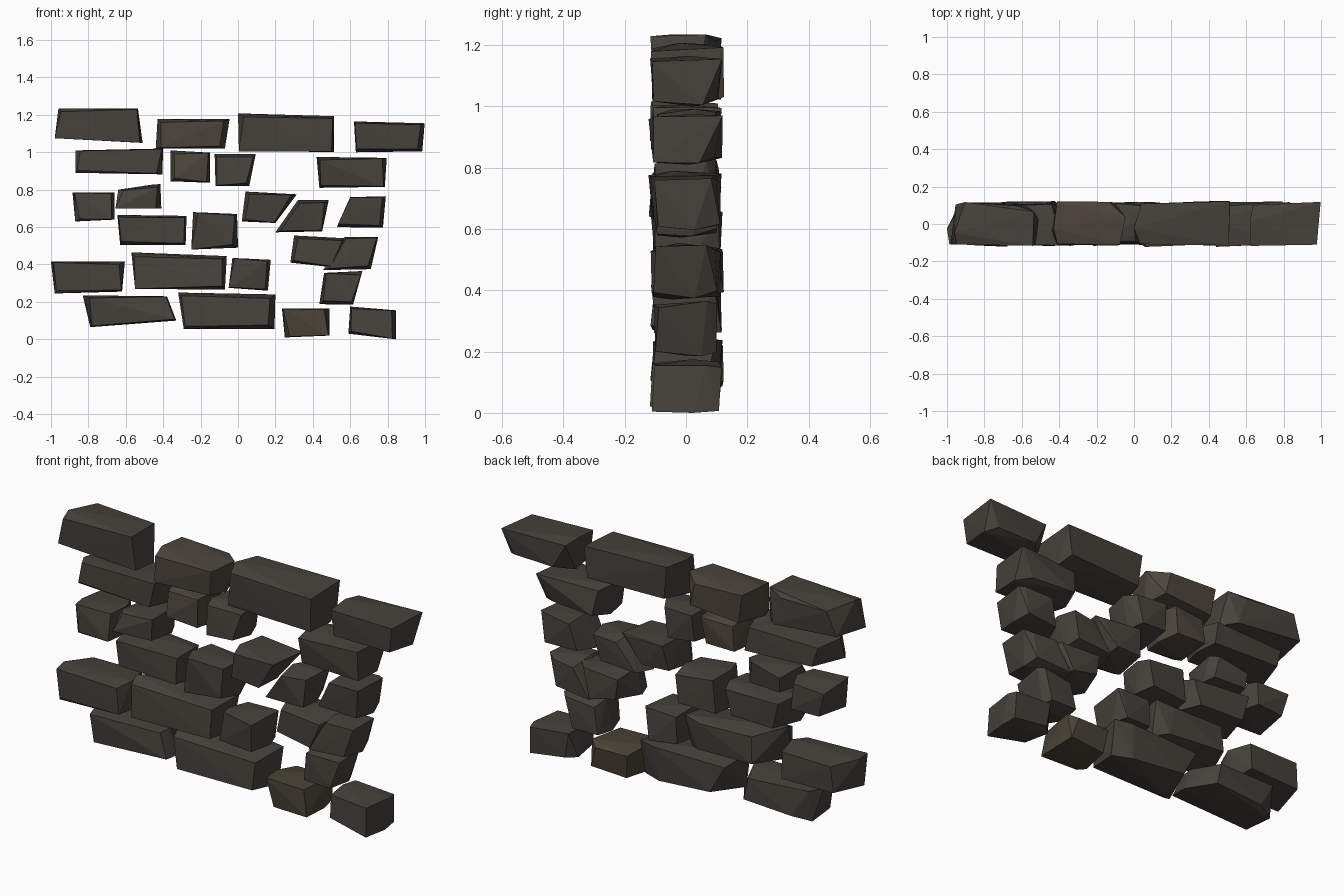
import bpy, bmesh, random
from mathutils import Vector

random.seed(5)
rnd = random.uniform


def material(name, rgb):
    m = bpy.data.materials.new(name)
    m.diffuse_color = (*rgb, 1)
    return m


GREY = material("dark_grey_stone", (0.062, 0.055, 0.046))
BROWN = material("brown_stone", (0.074, 0.060, 0.047))
OCHRE = material("ochre_stone", (0.068, 0.056, 0.038))


# One rough stone: front face, full-size girdle and back face, wrapped in a hull.
# ends = depth (y) at which the girdle's left and right ends stick out
def stone(name, ends, bl, br, tl, tr, z0, z1, rise0=0.0, rise1=0.0, mat=GREY):
    corners = [Vector((bl, 0, z0)), Vector((br, 0, z0 + rise0)),
               Vector((tr, 0, z1 + rise1)), Vector((tl, 0, z1))]
    mid = sum(corners, Vector()) / 4
    width = (br - bl + tr - tl) / 2
    long = width > 0.33
    pts = []

    def ring(ys, y_jit, sx, sz):
        for c, y in zip(corners, ys):
            d = c - mid
            pts.append((mid.x + d.x * rnd(*sx), y + rnd(-y_jit, y_jit),
                        mid.z + d.z * rnd(*sz)))

    front, back = rnd(-0.112, -0.098), rnd(0.098, 0.112)
    ring([front] * 4, 0.014, (0.84, 0.98) if long else (0.74, 0.98), (0.76, 0.99))
    left, right = ends
    ring([left, right * 0.5, right, left * 0.4], 0.015, (1.0, 1.0), (1.0, 1.0))
    ring([back] * 4, 0.014, (0.55, 0.95) if long else (0.62, 0.98), (0.7, 0.99))

    bm = bmesh.new()
    for p in pts:
        bm.verts.new(p)
    hull = bmesh.ops.convex_hull(bm, input=bm.verts[:])
    loose = {g for g in hull["geom_interior"] + hull["geom_unused"]
             if isinstance(g, bmesh.types.BMVert)}
    bmesh.ops.delete(bm, geom=list(loose), context='VERTS')
    bmesh.ops.recalc_face_normals(bm, faces=bm.faces[:])
    me = bpy.data.meshes.new(name)
    bm.to_mesh(me)
    bm.free()
    me.materials.append(mat)
    bpy.context.collection.objects.link(bpy.data.objects.new(name, me))


def course(name, ends, *stones):
    for i, (e, s) in enumerate(zip(ends, stones)):
        stone(f"{name}_stone_{i + 1}", e, *s)


# Courses from the ground up: girdle end depths, then for each stone
# bottom left/right x, top left/right x, z range, right-end rises
course("ground_course", [(0.07, -0.02), (-0.08, 0.11), (-0.05, 0.07), (0.05, 0.05)],
       (-0.79, -0.33, -0.83, -0.38, 0.065, 0.235, 0.035, -0.005),
       (-0.29, 0.195, -0.32, 0.20, 0.055, 0.25, 0, -0.01),
       (0.25, 0.49, 0.235, 0.49, 0.01, 0.165, 0.01, 0, OCHRE),
       (0.59, 0.845, 0.60, 0.845, 0.03, 0.175, -0.03, -0.02))
course("second_course", [(-0.1, -0.03), (-0.1, 0.11), (-0.08, 0.1), (0.0, 0.07)],
       (-0.98, -0.62, -1.0, -0.605, 0.245, 0.415, 0.01, 0.0),
       (-0.55, -0.07, -0.57, -0.06, 0.27, 0.465, -0.005, -0.02),
       (-0.05, 0.16, -0.03, 0.175, 0.275, 0.435, -0.015, -0.01),
       (0.435, 0.615, 0.46, 0.665, 0.188, 0.355, -0.003, 0.01))
course("third_course", [(-0.05, 0.03), (-0.1, 0.02), (-0.04, 0.05), (-0.05, 0.08)],
       (-0.63, -0.28, -0.645, -0.275, 0.505, 0.665, 0, -0.005),
       (-0.25, 0.0, -0.24, -0.005, 0.48, 0.68, 0.01, -0.01),
       (0.28, 0.51, 0.30, 0.58, 0.41, 0.555, -0.025, -0.015),
       (0.455, 0.71, 0.57, 0.75, 0.37, 0.548, 0.005, 0.0))
course("fourth_course",
       [(-0.1, 0.03), (-0.1, 0.07), (-0.09, 0.1), (-0.02, 0.02), (0.0, 0.08)],
       (-0.87, -0.66, -0.885, -0.66, 0.63, 0.785, 0.01, 0),
       (-0.655, -0.41, -0.64, -0.415, 0.70, 0.80, 0, 0.03),
       (0.02, 0.20, 0.04, 0.315, 0.63, 0.79, -0.008, -0.015),
       (0.20, 0.45, 0.32, 0.485, 0.572, 0.744, 0.005, 0),
       (0.53, 0.775, 0.60, 0.79, 0.60, 0.76, -0.003, 0.005))
course("fifth_course", [(-0.1, -0.03), (-0.08, 0.0), (-0.08, 0.03), (0.02, 0.11)],
       (-0.87, -0.405, -0.87, -0.40, 0.89, 1.01, -0.008, 0.01),
       (-0.36, -0.15, -0.36, -0.15, 0.845, 1.01, -0.008, -0.012, BROWN),
       (-0.12, 0.06, -0.125, 0.095, 0.82, 0.992, 0, 0),
       (0.435, 0.785, 0.42, 0.795, 0.81, 0.975, 0.005, -0.005))
course("top_course", [(-0.1, 0.06), (-0.05, 0.03), (-0.08, 0.11), (0.02, 0.11)],
       (-0.98, -0.51, -0.96, -0.535, 1.075, 1.235, -0.025, 0),
       (-0.44, -0.07, -0.43, -0.045, 1.02, 1.178, 0, 0, BROWN),
       (0.005, 0.512, 0.0, 0.512, 1.005, 1.208, -0.003, -0.015),
       (0.63, 0.985, 0.62, 0.998, 1.0, 1.165, 0.005, -0.01))
